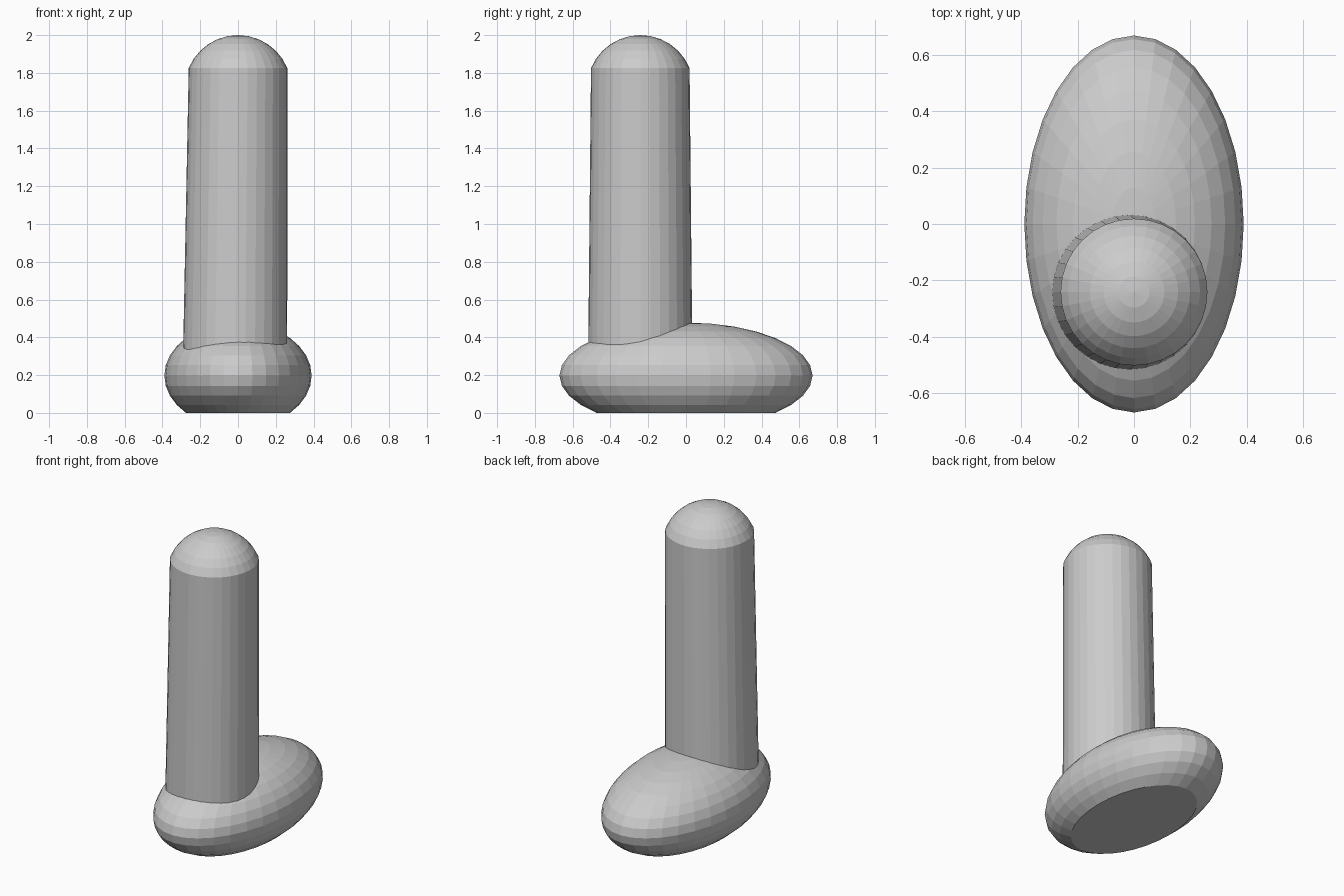
import bpy, bmesh, math
from mathutils import Vector

if "Cube" in bpy.data.objects:
    bpy.data.objects.remove(bpy.data.objects["Cube"])


def cut_sphere(cut_ring):
    """Unit 32 x 16 sphere with everything below the given latitude (degrees) removed."""
    bm = bmesh.new()
    bmesh.ops.create_uvsphere(bm, u_segments=32, v_segments=16, radius=1)
    limit = math.sin(math.radians(cut_ring)) - 0.01
    bmesh.ops.delete(bm, geom=[v for v in bm.verts if v.co.z < limit], context='VERTS')
    return bm


def open_rim(bm):
    return [e for e in bm.edges if e.is_boundary]


def finish(bm, name):
    bmesh.ops.recalc_face_normals(bm, faces=bm.faces)
    mesh = bpy.data.meshes.new(name)
    bm.to_mesh(mesh)
    bm.free()
    bpy.context.collection.objects.link(bpy.data.objects.new(name, mesh))


# Foot: flattened oval ball with a flat sole
bm = cut_sphere(-45)
bmesh.ops.contextual_create(bm, geom=open_rim(bm))
for v in bm.verts:
    v.co = Vector((v.co.x * 0.39, v.co.y * 0.67, (v.co.z + math.sin(math.pi / 4)) * 0.28))
finish(bm, "foot")

# Leg: domed post, its base slightly wider and leaning to -x
R = 0.2825
bm = cut_sphere(22.5)
for v in bm.verts:
    v.co = v.co * R + Vector((0, -0.242, 2 - R))
rim = bmesh.ops.extrude_edge_only(bm, edges=open_rim(bm))["geom"]
for v in (g for g in rim if isinstance(g, bmesh.types.BMVert)):
    v.co = Vector((v.co.x * 1.06 - 0.016, (v.co.y + 0.242) * 1.06 - 0.242, 0.22))
bmesh.ops.contextual_create(bm, geom=open_rim(bm))
finish(bm, "leg")
